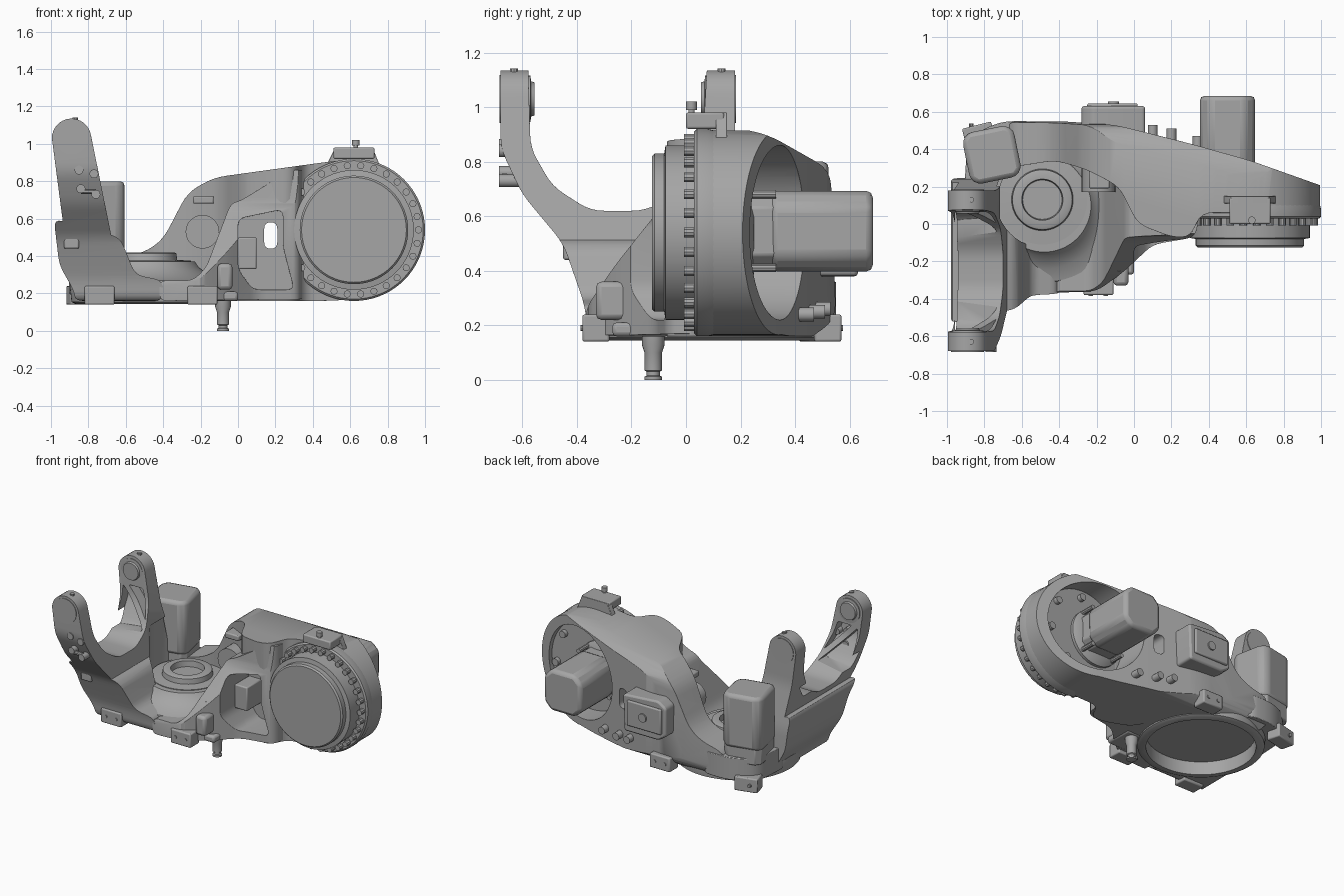
import bpy, bmesh, math
from mathutils import Vector, Matrix

if "Cube" in bpy.data.objects:
    bpy.data.objects.remove(bpy.data.objects["Cube"])

GREY = (0.38, 0.38, 0.38, 1)
mat = bpy.data.materials.new("cast grey")
mat.use_nodes = True
mat.diffuse_color = GREY
mat.node_tree.nodes["Principled BSDF"].inputs["Base Color"].default_value = GREY


def add(name, bm):
    bmesh.ops.recalc_face_normals(bm, faces=bm.faces)
    me = bpy.data.meshes.new(name)
    bm.to_mesh(me)
    bm.free()
    me.materials.append(mat)
    ob = bpy.data.objects.new(name, me)
    bpy.context.scene.collection.objects.link(ob)
    return ob


def rounded(pts, r):
    """Replace each corner with a short curve."""
    out = []
    for i, p in enumerate(pts):
        p = Vector(p)
        a, b = Vector(pts[i - 1]) - p, Vector(pts[(i + 1) % len(pts)]) - p
        a, b = (v.normalized() * min(r, v.length * 0.45) for v in (a, b))
        out += [p + a * (1 - t) ** 2 + b * t * t for t in (0, 0.25, 0.5, 0.75, 1)]
    return out


def arc(cx, cy, r, a0, a1, n=16):
    return [(cx + r * math.cos(math.radians(a0 + (a1 - a0) * i / n)),
             cy + r * math.sin(math.radians(a0 + (a1 - a0) * i / n))) for i in range(n + 1)]


def prism(name, axis, pts, lo, hi, r=0):
    """Extrude an outline along one axis."""
    pts = rounded(pts, r) if r else pts
    place = {"x": lambda p, d: (d, p[0], p[1]), "y": lambda p, d: (p[0], d, p[1]),
             "z": lambda p, d: (p[0], p[1], d)}[axis]
    bm = bmesh.new()
    ends = [[bm.verts.new(place(p, d)) for p in pts] for d in (lo, hi)]
    for ring in ends:
        bm.faces.new(ring)
    for i in range(len(pts)):
        bm.faces.new((ends[0][i - 1], ends[0][i], ends[1][i], ends[1][i - 1]))
    return add(name, bm)


def lathe(name, axis, centre, profile, n=48):
    """Turn (radius, distance) points about an axis through centre."""
    bm = bmesh.new()
    rings = []
    for r, d in profile:
        rings.append([bm.verts.new((x, y, d)) for x, y in arc(0, 0, r, 0, 360 - 360 / n, n - 1)])
    for a, b in zip(rings, rings[1:]):
        for i in range(n):
            bm.faces.new((a[i - 1], a[i], b[i], b[i - 1]))
    bm.faces.new(rings[0])
    bm.faces.new(rings[-1])
    turn = {"z": Matrix(), "y": Matrix.Rotation(-math.pi / 2, 4, "X"),
            "x": Matrix.Rotation(math.pi / 2, 4, "Y")}[axis]
    bm.transform(Matrix.Translation(centre) @ turn)
    return add(name, bm)


def rod(name, axis, centre, r, lo, hi, n=20):
    return lathe(name, axis, centre, [(r, lo), (r, hi)], n)


def soften(ob, width):
    m = ob.modifiers.new("bevel", "BEVEL")
    m.width, m.segments, m.limit_method, m.angle_limit = width, 2, "ANGLE", math.radians(40)
    return ob


def box(name, x0, x1, y0, y1, z0, z1, soft=0.008):
    return soften(prism(name, "z", [(x0, y0), (x1, y0), (x1, y1), (x0, y1)], z0, z1), soft)


def combine(ob, op, *others):
    for other in others:
        m = ob.modifiers.new("bool", "BOOLEAN")
        m.operation, m.object, m.solver = op, other, "EXACT"
        dg = bpy.context.evaluated_depsgraph_get()
        me = bpy.data.meshes.new_from_object(ob.evaluated_get(dg))
        ob.modifiers.clear()
        ob.data = me
        bpy.data.objects.remove(other)
    return ob


BX, BY = -0.48, 0.1


def base_hole():
    return rod("base_cutter", "z", (BX, BY, 0), 0.355, 0.0, 0.24, 72)


# Main beam: side, plan and end outlines intersected
DX, DZ = 0.62, 0.54
side = arc(DX, DZ, 0.375, -95, 95, 40) + rounded(
    [(0.58, 0.915), (0.45, 0.9), (-0.13, 0.82), (-0.27, 0.74), (-0.4, 0.49), (-0.5, 0.42), (-0.68, 0.38),
     (-0.68, 0.16), (0.45, 0.16), (0.58, 0.165)], 0.07)[5:-5]
beam = prism("beam_housing", "y", side, -0.3, 0.7)
plan = [(-0.68, 0.3), (-0.42, 0.34), (-0.25, 0.29), (-0.08, 0.2), (0.02, 0.0), (0.2, -0.07), (0.3, -0.07),
        (0.36, 0.06), (1.1, 0.06), (1.1, 0.17), (0.62, 0.34), (0.3, 0.43), (-0.1, 0.53), (-0.4, 0.55), (-0.68, 0.55)]
end = [(-0.3, 0.1), (-0.3, 1), (0.1, 0.94), (0.3, 0.9), (0.53, 0.77), (0.55, 0.22), (0.42, 0.13)]
combine(beam, "INTERSECT", prism("plan_cutter", "z", plan, 0, 1.2, 0.06), prism("end_cutter", "x", end, -2, 2, 0.06))

# Front gusset between base and drive
gusset = prism("front_gusset", "y", [(-0.42, 0.16), (-0.42, 0.27), (-0.24, 0.27), (-0.17, 0.34), (-0.04, 0.68),
                                     (0.02, 0.7), (0.28, 0.86), (0.4, 0.86), (0.4, 0.17)], -0.5, 0.3, 0.04)
combine(gusset, "INTERSECT",
        prism("plan_cutter", "z", [(-0.5, -0.37), (-0.2, -0.36), (-0.06, -0.26), (0.1, -0.11), (0.33, -0.07),
                                   (0.37, 0.2), (-0.2, 0.22), (-0.5, 0.1)], 0, 1.2, 0.05),
        prism("end_cutter", "x", [(-0.37, 0.1), (-0.37, 0.26), (-0.26, 0.42), (-0.07, 0.66), (-0.05, 0.9), (0.25, 0.9), (0.25, 0.1)],
              -2, 2, 0.05))

# Openings: front pocket, through slot, base hollow and rear drive recess
pocket = [(-0.0, 0.6), (0.24, 0.65), (0.24, 0.45), (0.3, 0.22), (0.08, 0.22), (0.0, 0.33)]
slot = [(0.14, 0.44), (0.21, 0.44), (0.21, 0.58), (0.14, 0.58)]
for part in (beam, gusset):
    combine(part, "DIFFERENCE", prism("pocket_cutter", "y", pocket, -0.6, 0.12, 0.04),
            prism("slot_cutter", "y", slot, -0.6, 0.9, 0.035), base_hole())
combine(beam, "DIFFERENCE", rod("recess_cutter", "y", (DX - 0.02, 0, DZ), 0.32, 0.2, 0.9, 64))
soften(beam, 0.012)
soften(gusset, 0.01)
box("pocket_block", 0.0, 0.1, -0.04, 0.14, 0.33, 0.5)

# Drive flange with bolt ring
lathe("drive_flange", "y", (DX, 0, DZ), [(0.28, -0.125), (0.29, -0.115), (0.29, -0.08), (0.32, -0.075), (0.32, 0.03),
                                         (0.37, 0.03), (0.38, 0.04), (0.38, 0.08), (0.37, 0.12)], 72)
for x, z in arc(DX, DZ, 0.345, 0, 348, 29):
    rod("flange_bolt", "y", (x, 0, z), 0.019, -0.008, 0.035, 10)
lathe("recess_hub", "y", (0.5, 0, DZ), [(0.2, 0.18), (0.2, 0.22), (0.15, 0.25)])
for x, z in arc(DX, DZ, 0.26, -60, 90, 3):
    rod("recess_bolt", "y", (x, 0, z), 0.025, 0.19, 0.23, 12)

# Base ring, hollow below, with raised centre
base = lathe("base_ring", "z", (BX, BY, 0),
             [(0.39, 0.145), (0.41, 0.155), (0.42, 0.24), (0.41, 0.27), (0.34, 0.29), (0.27, 0.34), (0.25, 0.37)], 72)
combine(base, "DIFFERENCE", base_hole())
lathe("centre_ring", "z", (-0.49, 0.13, 0), [(0.24, 0.3), (0.24, 0.375), (0.165, 0.38), (0.16, 0.415), (0.15, 0.42),
                                            (0.11, 0.42), (0.105, 0.38)])
for x, y, a in ((-0.74, -0.33, 0), (-0.19, -0.33, 0), (-0.19, 0.52, 0), (-0.83, 0.48, 0.25)):
    foot = box("base_foot", -0.08, 0.08, -0.05, 0.05, 0.14, 0.24)
    foot.location, foot.rotation_euler = (x, y, 0), (0, 0, a)
    for dx in (-0.04, 0.04):
        rod("foot_bolt", "y", (x + dx, y, 0.19), 0.012, -0.056, 0.056, 10)

# Fork: side outline crossed with U-shaped end outline
EX, EZ = -0.89, 1.03
inner = [(0.08, 1.2), (0.06, 0.85), (-0.02, 0.69), (-0.15, 0.62), (-0.35, 0.62), (-0.49, 0.71), (-0.57, 0.85), (-0.58, 1.2)]
outer = [(-0.68, 1.2), (-0.68, 0.85), (-0.6, 0.68), (-0.45, 0.5), (-0.37, 0.27), (-0.36, 0.16),
         (0.25, 0.16), (0.24, 0.5), (0.18, 0.8), (0.18, 1.2)]
fork = prism("fork", "y", arc(EX, EZ, 0.105, 10, 180) + rounded(
    [(-0.985, 0.6), (-0.955, 0.35), (-0.88, 0.22), (-0.87, 0.16), (-0.4, 0.16), (-0.4, 0.27), (-0.55, 0.3), (-0.63, 0.5)], 0.05),
    -0.8, 0.4)
combine(fork, "INTERSECT", prism("u_cutter", "x", outer + inner, -2, 2, 0.05))
# Triangular pockets on the inner faces, leaving a diagonal rib
wide = [((y + 0.25) * 1.22 - 0.25, z - 0.03) for y, z in inner]
for tri in ([(-0.96, 0.66), (-0.955, 0.92), (-0.73, 0.68)], [(-0.91, 0.93), (-0.8, 0.93), (-0.735, 0.74)]):
    cutter = prism("pocket_cutter", "x", wide, -1.2, -0.5, 0.05)
    combine(cutter, "INTERSECT", prism("tri_cutter", "y", tri, -0.8, 0.4, 0.015))
    combine(fork, "DIFFERENCE", cutter)
combine(fork, "DIFFERENCE", base_hole(), rod("clearance_cutter", "z", (-0.47, 0.14, 0), 0.27, 0.3, 0.7, 48))
soften(fork, 0.01)
# Ear bearings, caps and top screws
for y, s in ((-0.63, 1), (0.13, -1)):
    lathe("ear_bearing", "y", (EX, y, EZ), [(0.085, 0), (0.085, s * 0.06), (0.065, s * 0.062), (0.06, s * 0.075), (0.04, s * 0.075)], 32)
    rod("ear_cap", "y", (EX, y, EZ), 0.088, 0, -s * 0.054, 32)
    rod("ear_screw", "z", (EX + 0.02, y, 0), 0.015, 1.1, 1.142, 10)
# Hose fittings on the outer front ear
for x, z in ((-0.85, 0.86), (-0.77, 0.84), (-0.84, 0.76), (-0.76, 0.73)):
    rod("hose_fitting", "y", (x, 0, z), 0.024, -0.685, -0.6, 14)
rod("hose_link", "x", (0, -0.665, 0.745), 0.014, -0.84, -0.76, 10)
box("side_plate", -0.93, -0.85, -0.45, -0.4, 0.44, 0.51)


# Motors: chamfered square bodies on narrower flanges
def motor(name, axis, cu, cv, half, lo, hi, corner, turn=0):
    c = half * corner
    shape = [(half, -c), (half, c), (c, half), (-c, half), (-half, c), (-half, -c), (-c, -half), (c, -half)]
    ca, sa = math.cos(turn), math.sin(turn)
    for label, k, a, b, soft in (("_body", 1, lo, hi, 0.025), ("_flange", 0.95, lo - 0.1, lo + 0.04, 0.008)):
        pts = [(cu + k * (u * ca - v * sa), cv + k * (u * sa + v * ca)) for u, v in shape]
        soften(prism(name + label, axis, pts, a, b), soft)


motor("drive_motor", "y", 0.5, 0.545, 0.148, 0.31, 0.685, 0.62)
motor("turn_motor", "z", -0.76, 0.37, 0.14, 0.42, 0.8, 0.74, 0.2)
mount = prism("motor_mount", "z", [(-0.91, 0.15), (-0.89, 0.46), (-0.72, 0.55), (-0.5, 0.55), (-0.52, 0.25)], 0.2, 0.36, 0.08)
soften(combine(mount, "DIFFERENCE", base_hole()), 0.015)
for x, z in ((0.38, 0.41), (0.62, 0.41), (0.38, 0.68), (0.62, 0.68)):
    rod("motor_bolt", "y", (x, 0, z), 0.016, 0.22, 0.33, 10)

# Rear connection box and knobs
soften(prism("rear_box", "y", [(-0.28, 0.42), (-0.22, 0.38), (0.05, 0.38), (0.06, 0.64), (-0.22, 0.66), (-0.28, 0.62)],
             0.48, 0.63, 0.02), 0.012)
box("rear_cover", -0.25, 0.02, 0.62, 0.645, 0.43, 0.61)
rod("rear_button", "y", (-0.11, 0, 0.52), 0.03, 0.64, 0.655)
for x, y, z in ((0.34, 0.42, 0.24), (0.2, 0.46, 0.25), (0.1, 0.48, 0.26)):
    rod("rear_knob", "y", (x, y, z), 0.026, -0.06, 0.05, 14)

# Top bracket, front terminal, boss and support post
soften(prism("bracket_leg", "y", [(0.47, 0.88), (0.52, 0.98), (0.72, 0.98), (0.76, 0.88)], 0.11, 0.15, 0.01), 0.006)
box("bracket_plate", 0.51, 0.73, 0.0, 0.14, 0.92, 0.98)
lathe("bracket_pin", "z", (0.63, 0.02, 0), [(0.012, 0.95), (0.012, 0.99), (0.02, 0.99), (0.02, 1.02)], 14)
box("front_terminal", -0.11, -0.03, -0.33, -0.2, 0.22, 0.36, 0.02)
rod("front_port", "y", (-0.08, -0.22, 0.41), 0.024, -0.03, 0.08, 14)
rod("web_boss", "y", (-0.19, 0.2, 0.53), 0.09, -0.03, 0.15, 28)
box("web_cap", -0.24, -0.13, 0.19, 0.3, 0.68, 0.72)
lathe("support_post", "z", (-0.08, -0.12, 0), [(0.032, 0), (0.032, 0.012), (0.024, 0.016), (0.024, 0.03), (0.032, 0.035),
                                             (0.032, 0.1), (0.042, 0.13), (0.042, 0.2)], 24)
box("post_plate", -0.16, 0.0, -0.27, -0.06, 0.16, 0.21, 0.015)

bpy.ops.object.select_all(action="DESELECT")
for ob in bpy.context.scene.objects:
    if ob.type == "MESH":
        ob.select_set(True)
        bpy.context.view_layer.objects.active = ob
bpy.ops.object.shade_smooth_by_angle(angle=math.radians(32))
